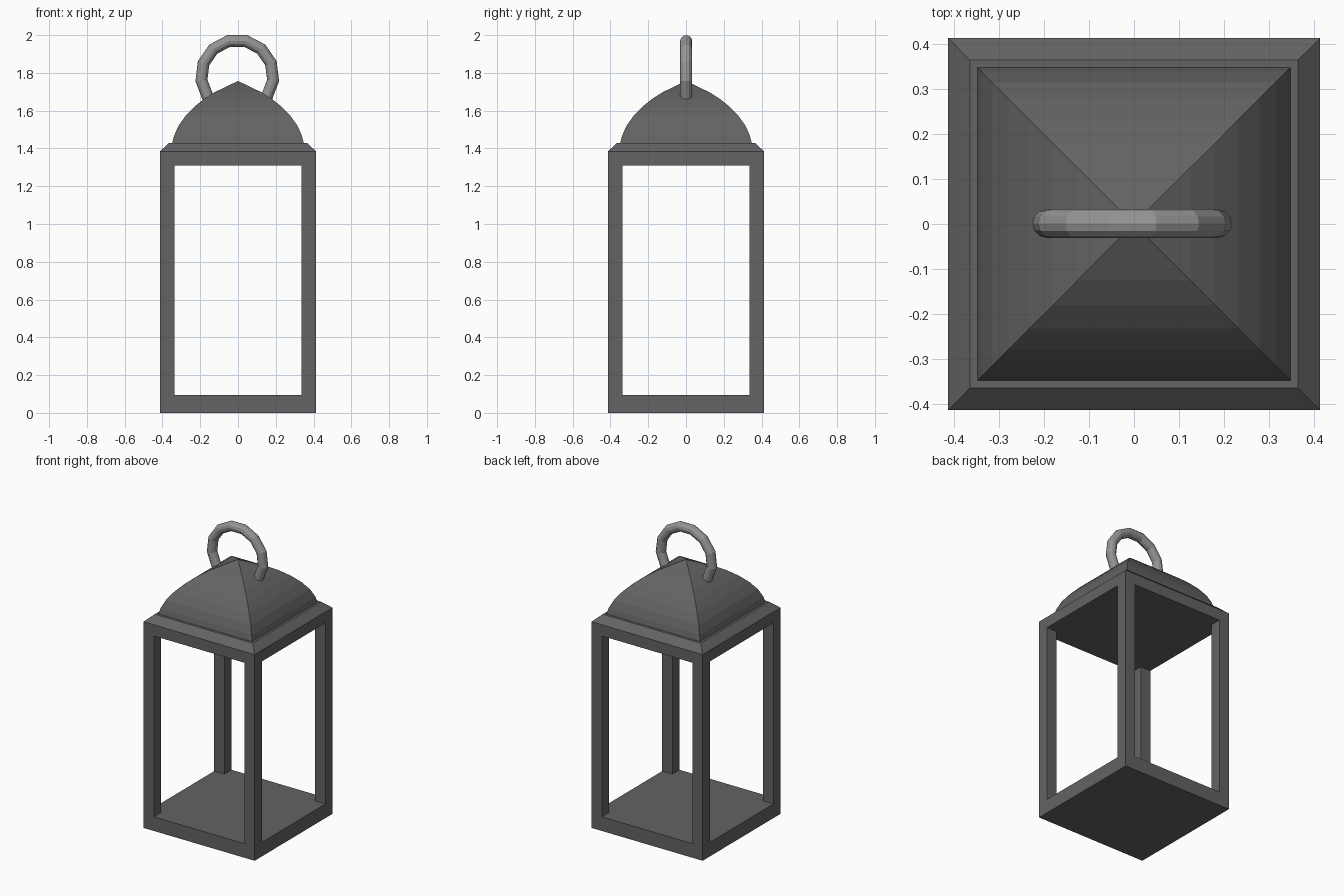
import bpy, bmesh
from math import cos, sin, pi, radians

if "Cube" in bpy.data.objects:
    bpy.data.objects.remove(bpy.data.objects["Cube"])

HALF = 0.413    # half width of the body
POST = 0.076    # thickness of the corner posts


def grey(name, value):
    mat = bpy.data.materials.new(name)
    mat.diffuse_color = (value, value, value, 1)
    mat.use_nodes = True
    mat.node_tree.nodes["Principled BSDF"].inputs["Base Color"].default_value = mat.diffuse_color
    return mat


DARK = grey("dark_metal", 0.125)
RING = grey("ring_metal", 0.3)


def finish(name, bm, mat):
    bmesh.ops.remove_doubles(bm, verts=bm.verts, dist=1e-5)
    bmesh.ops.recalc_face_normals(bm, faces=bm.faces)
    mesh = bpy.data.meshes.new(name)
    bm.to_mesh(mesh)
    bm.free()
    mesh.materials.append(mat)
    obj = bpy.data.objects.new(name, mesh)
    bpy.context.collection.objects.link(obj)
    return obj


def square_stack(name, profile, centre=(0, 0)):
    """Skin square loops given as (half width, z), closed at both ends."""
    bm = bmesh.new()
    cx, cy = centre
    rings = []
    for r, z in profile:
        rings.append([bm.verts.new((cx + sx * r, cy + sy * r, z))
                      for sx, sy in ((-1, -1), (1, -1), (1, 1), (-1, 1))])
    for a, b in zip(rings, rings[1:]):
        for i in range(4):
            j = (i + 1) % 4
            bm.faces.new((a[i], a[j], b[j], b[i]))
    bm.faces.new(rings[0][::-1])
    bm.faces.new(rings[-1])
    return finish(name, bm, DARK)


def torus(name, centre, major, minor, segments, sides):
    """Faceted upright ring in the XZ plane with a flat at its top."""
    bm = bmesh.new()
    rings = []
    for i in range(segments):
        a = radians(90) + 2 * pi * (i + 0.5) / segments
        ring = []
        for k in range(sides):
            t = 2 * pi * k / sides
            r = major + minor * cos(t)
            ring.append(bm.verts.new((centre[0] + r * cos(a),
                                      centre[1] + minor * sin(t),
                                      centre[2] + r * sin(a))))
        rings.append(ring)
    for i in range(segments):
        a, b = rings[i], rings[(i + 1) % segments]
        for k in range(sides):
            n = (k + 1) % sides
            bm.faces.new((a[k], a[n], b[n], b[k]))
    return finish(name, bm, RING)


# Base slab
square_stack("base", [(HALF, 0), (HALF, 0.095)])

# Four corner posts
c = HALF - POST / 2
for sx, sy, where in ((-1, -1, "front_left"), (1, -1, "front_right"),
                      (1, 1, "back_right"), (-1, 1, "back_left")):
    square_stack("post_" + where, [(POST / 2, 0.095), (POST / 2, 1.31)],
                 (sx * c, sy * c))

# Top frame with its sloped rim
square_stack("top_frame", [(HALF, 1.31), (HALF, 1.385), (0.364, 1.43)])

# Curved four-sided roof
square_stack("roof", [(0.348, 1.429), (0.338, 1.468), (0.315, 1.52),
                      (0.278, 1.572), (0.232, 1.62), (0.18, 1.662),
                      (0.125, 1.697), (0.0005, 1.757)])

# Carrying ring, its lower part sunk into the roof
torus("carry_ring", (-0.004, 0.001, 1.783), 0.191, 0.032, 13, 12)
